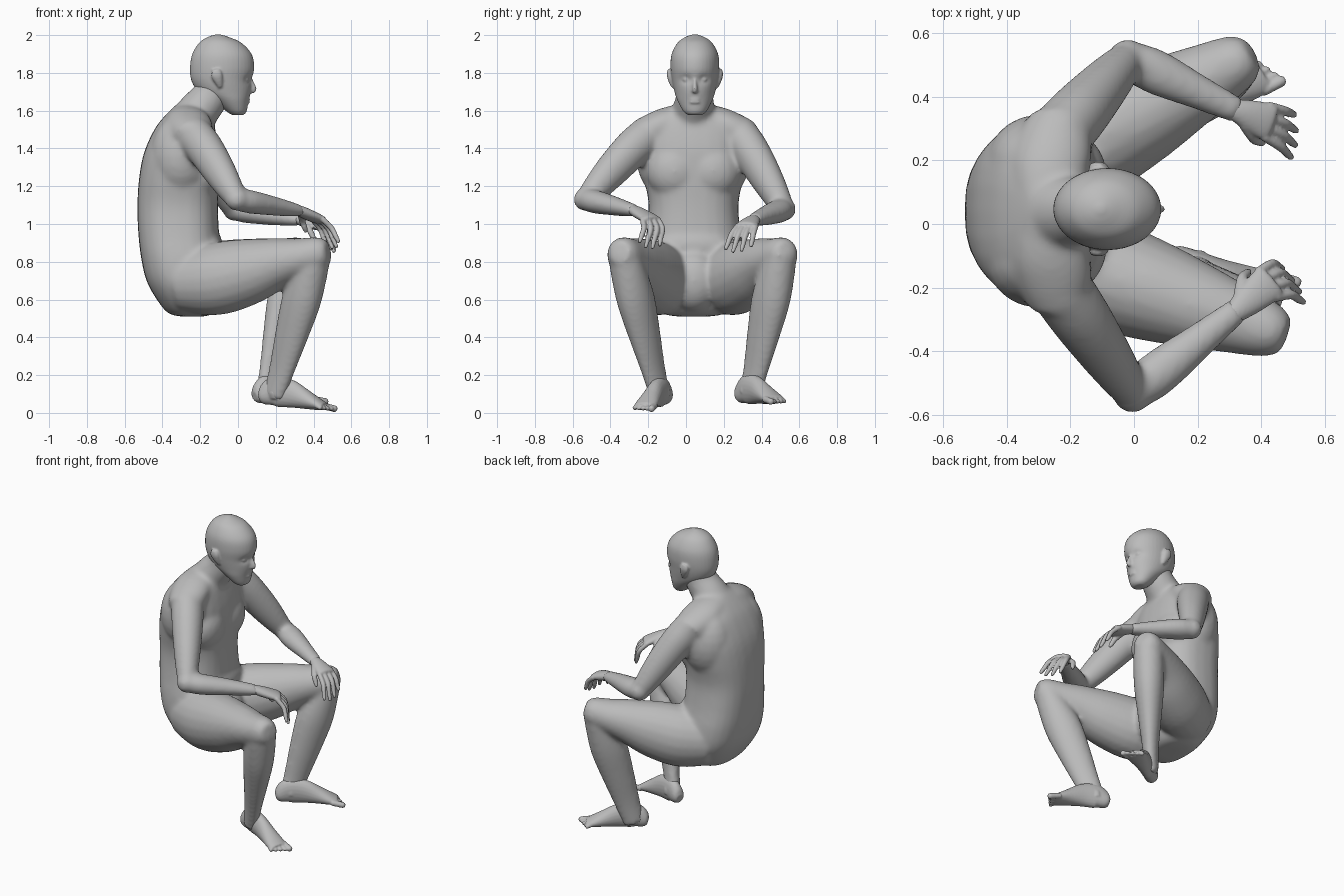
import bpy, bmesh, math
from mathutils import Vector, Matrix

cube = bpy.data.objects.get("Cube")
if cube:
    bpy.data.objects.remove(cube)

GREY = bpy.data.materials.new("clay grey")
GREY.use_nodes = True
GREY.diffuse_color = (0.5, 0.5, 0.5, 1)
GREY.node_tree.nodes["Principled BSDF"].inputs["Base Color"].default_value = (0.5, 0.5, 0.5, 1)
UP = Vector((0, 0, 1))
MID = 0.04  # the figure's middle line in y


def spline(rows, steps):
    """Catmull-Rom interpolation of station tuples."""
    out = []
    for i in range(len(rows) - 1):
        p0, p1 = rows[max(i - 1, 0)], rows[i]
        p2, p3 = rows[i + 1], rows[min(i + 2, len(rows) - 1)]
        for s in range(steps):
            t = s / steps
            out.append([b + 0.5 * t * (c - a + t * (2 * a - 5 * b + 4 * c - d + t * (3 * (b - c) + d - a)))
                        for a, b, c, d in zip(p0, p1, p2, p3)])
    return out + [list(rows[-1])]


def squared(value, power):
    return math.copysign(abs(value) ** power, value)


def tube(bm, rows, side, tangent=None, sides=20, steps=4, power=1):
    """Loft ovals through (x, y, z, half width, half depth) stations."""
    rows = spline(rows, steps)
    pts = [Vector(r[:3]) for r in rows]
    rings = []
    for i, r in enumerate(rows):
        t = tangent or (pts[min(i + 1, len(pts) - 1)] - pts[max(i - 1, 0)]).normalized()
        u = (side - t * side.dot(t)).normalized()
        v = t.cross(u)
        a, b = max(r[3], 0.002), max(r[4], 0.002)
        turns = [k * math.tau / sides for k in range(sides)]
        rings.append([bm.verts.new(pts[i] + u * a * squared(math.cos(k), power)
                                   + v * b * squared(math.sin(k), power)) for k in turns])
    for lo, hi in zip(rings, rings[1:]):
        for k in range(sides):
            j = (k + 1) % sides
            bm.faces.new((lo[k], lo[j], hi[j], hi[k]))
    bm.faces.new(rings[0][::-1])
    bm.faces.new(rings[-1])


def upright(bm, rows, mid, sides=28, steps=4, power=1):
    """Loft level slices given as (z, back x, front x, half width)."""
    tube(bm, [((b + f) / 2, mid, z, w, (f - b) / 2) for z, b, f, w in rows],
         Vector((0, 1, 0)), UP, sides, steps, power)


def ball(bm, at, size):
    m = Matrix.Translation(at) @ Matrix.Diagonal((*size, 1))
    bmesh.ops.create_uvsphere(bm, u_segments=20, v_segments=12, radius=1, matrix=m)


def limb(bm, start, end, rows):
    """Tube between two joints; rows are (fraction, lift, half width, half depth)."""
    side = UP.cross(Vector((end.x - start.x, end.y - start.y, 0))).normalized()
    tube(bm, [(*(start.lerp(end, t) + UP * lift), a, b) for t, lift, a, b in rows], side)


def finish(bm, name, voxel, smooth):
    """Fuse the overlapping forms into one skin."""
    bmesh.ops.recalc_face_normals(bm, faces=bm.faces)
    mesh = bpy.data.meshes.new(name)
    bm.to_mesh(mesh)
    bm.free()
    mesh.materials.append(GREY)
    ob = bpy.data.objects.new(name, mesh)
    bpy.context.collection.objects.link(ob)
    fuse = ob.modifiers.new("Fuse", 'REMESH')
    fuse.mode, fuse.voxel_size, fuse.use_smooth_shade = 'VOXEL', voxel, True
    soft = ob.modifiers.new("Soften", 'SMOOTH')
    soft.factor, soft.iterations = 0.5, smooth


# Joints of each side: +1 is the figure's left (+y), -1 its right
JOINTS = {
    1: dict(shoulder=(-.23, .285, 1.465), elbow=(-.02, .52, 1.078), wrist=(.33, .355, 1.02),
            hip=(-.3, .17, .70), knee=(.31, .503, .835), ankle=(.155, .345, .12)),
    -1: dict(shoulder=(-.23, -.205, 1.465), elbow=(-.005, -.533, 1.13), wrist=(.327, -.27, 1.07),
             hip=(-.3, -.09, .70), knee=(.407, -.328, .835), ankle=(.2, -.145, .12)),
}
JOINTS = {s: {k: Vector(v) for k, v in j.items()} for s, j in JOINTS.items()}

# Body: torso, neck, arms and legs
body = bmesh.new()
upright(body, [(.51, -.30, -.18, .08), (.528, -.37, -.13, .17), (.6, -.43, -.08, .24), (.7, -.485, -.06, .275),
               (.82, -.513, -.08, .272), (.95, -.528, -.10, .25), (1.1, -.533, -.105, .238),
               (1.25, -.523, -.10, .263), (1.38, -.497, -.10, .28), (1.5, -.443, -.12, .265),
               (1.57, -.39, -.14, .2), (1.63, -.33, -.17, .1)], MID, power=.8)
tube(body, [(-.28, .035, 1.48, .16, .13), (-.215, .04, 1.59, .118, .112), (-.15, .045, 1.67, .1, .1),
            (-.12, .045, 1.74, .095, .095)], Vector((0, 1, 0)))
# lower belly and groin
ball(body, (-.14, MID, .88), (.06, .2, .09))
ball(body, (-.13, MID, .7), (.12, .14, .165))
for s, j in JOINTS.items():
    # chest, shoulder blade and shoulder slope
    ball(body, (-.195, MID + s * .1, 1.28), (.112, .15, .15))
    ball(body, (-.3, MID + s * .15, 1.36), (.165, .155, .22))
    tube(body, [(-.27, MID, 1.56, .1, .085), (-.265, MID + s * .13, 1.54, .12, .082),
                (-.25, MID + s * .21, 1.5, .12, .09), (-.235, MID + s * .28, 1.46, .1, .09)],
         Vector((1, 0, 0)))
    ball(body, j["shoulder"], (.1, .105, .105))
    limb(body, j["shoulder"], j["elbow"], [(0, 0, .1, .105), (.25, .015, .097, .102), (.6, .01, .083, .091),
                                           (.9, 0, .065, .069), (1.03, 0, .046, .051)])
    ball(body, j["elbow"], (.063, .063, .062))
    limb(body, j["elbow"], j["wrist"], [(-.04, 0, .045, .045), (.08, 0, .065, .061), (.28, 0, .071, .061),
                                        (.65, 0, .055, .049), (1, 0, .042, .033)])
    limb(body, j["hip"], j["knee"], [(0, 0, .15, .165), (.25, -.025, .175, .193), (.5, -.02, .161, .177),
                                     (.72, -.005, .134, .137), (.9, 0, .108, .105), (1.04, .004, .085, .088),
                                     (1.1, .002, .055, .058)])
    ball(body, j["knee"], (.08, .088, .087))
    limb(body, j["knee"], j["ankle"], [(-.03, 0, .086, .078), (.14, 0, .093, .098), (.35, .008, .091, .113),
                                       (.6, .005, .071, .099), (.85, 0, .05, .079), (1.05, 0, .045, .066)])
finish(body, "body", .012, 14)

# Head: skull and jaw, sculpted eye sockets, then features
head = bmesh.new()
HEAD_Y = .047
upright(head, [(1.576, -.03, .026, .035), (1.595, -.06, .045, .06), (1.65, -.13, .056, .091),
               (1.7, -.21, .068, .108), (1.76, -.247, .074, .121), (1.83, -.254, .086, .129),
               (1.9, -.242, .072, .123), (1.96, -.205, .017, .091), (1.99, -.16, -.05, .05),
               (2.004, -.115, -.095, .01)], HEAD_Y, 40, 6)
for v in head.verts:
    if v.co.x > -.03:
        for s in (1, -1):
            d2 = ((v.co.y - HEAD_Y - s * .046) / .03) ** 2 + ((v.co.z - 1.765) / .022) ** 2
            v.co.x -= .015 * math.exp(-d2)
tube(head, [(.06, HEAD_Y, 1.785, .007, .01), (.067, HEAD_Y, 1.75, .01, .016),
            (.078, HEAD_Y, 1.715, .014, .02), (.068, HEAD_Y, 1.698, .012, .014)], Vector((0, 1, 0)))
for z in (1.661, 1.645):
    ball(head, (.051, HEAD_Y, z), (.013, .029, .008))
for s in (1, -1):
    ball(head, (.044, HEAD_Y + s * .046, 1.765), (.015, .019, .011))
    ball(head, (.062, HEAD_Y + s * .013, 1.706), (.013, .009, .009))
    # ear
    tube(head, [(-.093, HEAD_Y + s * .112, 1.725, .012, .012), (-.103, HEAD_Y + s * .125, 1.755, .022, .014),
                (-.113, HEAD_Y + s * .134, 1.79, .03, .015), (-.115, HEAD_Y + s * .134, 1.82, .018, .01)],
         Vector((1, 0, 0)))
finish(head, "head", .0065, 4)

# Hands: palm, four hanging fingers and a thumb
HANDS = {1: ("left_hand", (.425, .32, .99), (-.12, -.85, 0), (.07, -.045, -.135)),
         -1: ("right_hand", (.425, -.185, 1.025), (-.55, .8, 0), (.075, -.025, -.15))}
for s, (name, knuckle, across, reach) in HANDS.items():
    bm = bmesh.new()
    wrist, knuckle = JOINTS[s]["wrist"], Vector(knuckle)
    across, reach = Vector(across).normalized(), Vector(reach)
    ahead = (knuckle - wrist).normalized()
    tube(bm, [(*(wrist - ahead * .05), .025, .018), (*(wrist - ahead * .01), .036, .027),
              (*wrist.lerp(knuckle, .4), .05, .029), (*knuckle, .059, .024),
              (*(knuckle + ahead * .015), .045, .012)], across)
    for i, length in enumerate((.9, 1.0, .96, .78)):
        fan = 1.5 - i
        root = knuckle + across * fan * .032 - ahead * .01
        bend = root + ahead * .045 * length + reach * .25 + across * fan * .006
        tip = root + reach * length + ahead * .03 + across * fan * .012
        tube(bm, [(*root, .0155, .0155), (*bend, .015, .015), (*bend.lerp(tip, .6), .0135, .0135),
                  (*tip, .0095, .0095)], across, sides=12)
    base = wrist.lerp(knuckle, .25) + across * .03
    joint = base + across * .035 + ahead * .035 - UP * .03
    tip = joint + ahead * .035 + across * .005 - UP * .05
    tube(bm, [(*base, .022, .02), (*joint, .017, .017), (*joint.lerp(tip, .6), .015, .015),
              (*tip, .009, .009)], ahead, sides=12)
    finish(bm, name, .006, 3)

# Feet: sole and instep, with five toes
FEET = {1: ("left_foot", (.085, .28, .045), (.45, .505, .045)),
        -1: ("right_foot", (.115, -.1, .04), (.51, -.24, .005))}
for s, (name, heel, toe) in FEET.items():
    bm = bmesh.new()
    heel, toe = Vector(heel), Vector(toe)
    limb(bm, heel, toe, [(0, .045, .025, .025), (.05, .052, .04, .05), (.2, .08, .044, .08),
                         (.4, .076, .046, .075), (.6, .054, .054, .053), (.78, .033, .062, .032),
                         (.87, .024, .055, .02)])
    limb(bm, JOINTS[s]["ankle"] + UP * .03, heel.lerp(toe, .22) + UP * .05,
         [(0, 0, .035, .04), (.5, 0, .045, .055), (1, 0, .04, .05)])
    ahead = (toe - heel).normalized()
    outer = UP.cross(ahead).normalized() * s
    for i in range(5):
        shift = outer * (i - 2) * .025
        r = .018 if i == 0 else .0125
        root = heel.lerp(toe, .8) + shift + UP * .027
        tip = toe + shift * 1.1 - ahead * (.004 + .012 * i) + UP * .013
        tube(bm, [(*root, r, r), (*root.lerp(tip, .5), r, r), (*root.lerp(tip, .85), r, r),
                  (*tip, r * .6, r * .6)], outer, sides=12)
    finish(bm, name, .006, 3)
